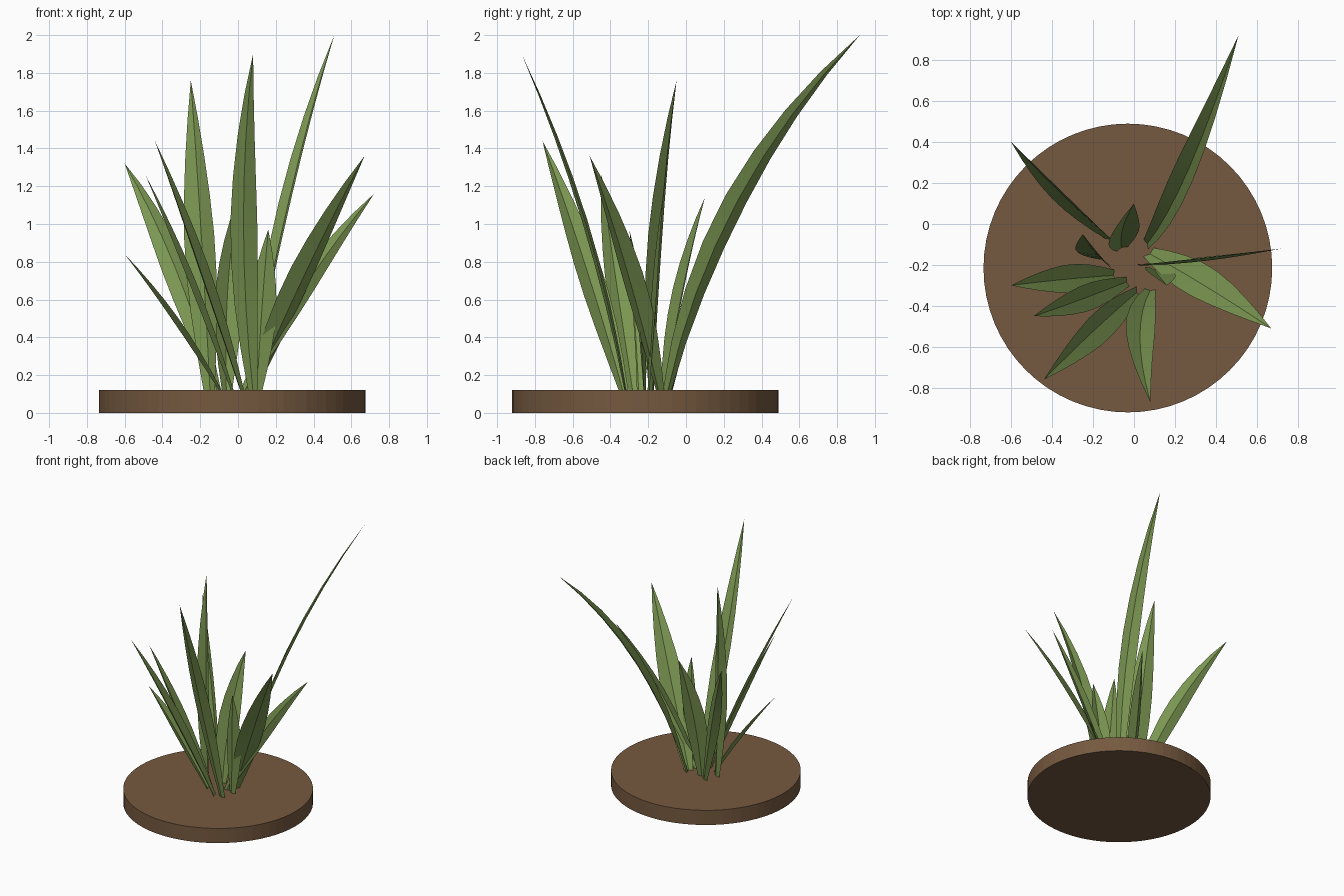
import bpy, bmesh, math
from mathutils import Vector

if "Cube" in bpy.data.objects:
    bpy.data.objects.remove(bpy.data.objects["Cube"])


def material(name, color):
    m = bpy.data.materials.new(name)
    m.diffuse_color = (*color, 1)
    m.use_nodes = True
    m.node_tree.nodes["Principled BSDF"].inputs["Base Color"].default_value = m.diffuse_color
    return m


green = material("leaf green", (0.20, 0.31, 0.085))
brown = material("soil brown", (0.18, 0.10, 0.05))

# Round soil base
bpy.ops.mesh.primitive_cylinder_add(vertices=64, radius=0.705, depth=0.12,
                                    location=(-0.03, -0.215, 0.06))
soil = bpy.context.object
soil.name = "soil_base"
soil.data.materials.append(brown)


def leaf(name, base, mid, tip, width, angle, steps=8):
    """Folded blade along a curve through base, mid and tip.
    angle is the heading of the blade's level cross-section."""
    p0, pm, p2 = Vector((*base, 0.11)), Vector(mid), Vector(tip)
    p1 = 2 * pm - (p0 + p2) / 2
    heading = Vector((math.cos(math.radians(angle)), math.sin(math.radians(angle)), 0))
    lean = Vector((p2.x - p0.x, p2.y - p0.y, 0))
    bm = bmesh.new()
    rows = []
    for i in range(steps):
        t = i / steps
        p = (1 - t) ** 2 * p0 + 2 * t * (1 - t) * p1 + t * t * p2
        tangent = ((1 - t) * (p1 - p0) + t * (p2 - p1)).normalized()
        side = (heading - heading.dot(tangent) * tangent).normalized()
        keel = tangent.cross(side)
        if keel.dot(lean) < 0:
            keel = -keel
        # narrow foot, full middle, pointed end
        if t < 0.45:
            w = width * (0.35 + 0.65 * math.sin(t / 0.45 * math.pi / 2))
        else:
            w = width * (1 - ((t - 0.45) / 0.55) ** 1.6)
        edge = -keel * w * 0.08
        rows.append([bm.verts.new(p - side * w / 2 + edge),
                     bm.verts.new(p + keel * w * 0.08),
                     bm.verts.new(p + side * w / 2 + edge)])
    for a, b in zip(rows, rows[1:]):
        for j in (0, 1):
            bm.faces.new((a[j], a[j + 1], b[j + 1], b[j]))
    end = bm.verts.new(p2)
    for j in (0, 1):
        bm.faces.new((rows[-1][j], rows[-1][j + 1], end))
    # smooth halves with a sharp midrib
    for f in bm.faces:
        f.smooth = True
    ribs = {r[1] for r in rows} | {end}
    for e in bm.edges:
        if e.verts[0] in ribs and e.verts[1] in ribs:
            e.smooth = False
    bmesh.ops.recalc_face_normals(bm, faces=bm.faces)
    me = bpy.data.meshes.new(name)
    bm.to_mesh(me)
    bm.free()
    me.materials.append(green)
    bpy.context.collection.objects.link(bpy.data.objects.new(name, me))


# Leaves: base, middle, tip, width, cross-section heading
leaf("leaf_back_tall", (0.06, -0.10), (0.26, 0.27, 1.13), (0.51, 0.92, 2.0), 0.14, 115)
leaf("leaf_front_tall", (0.08, -0.32), (0.03, -0.54, 1.02), (0.08, -0.87, 1.9), 0.145, -5)
leaf("leaf_front_left", (0.02, -0.33), (-0.20, -0.53, 0.79), (-0.44, -0.76, 1.44), 0.15, 112)
leaf("leaf_front_right", (0.07, -0.14), (0.35, -0.30, 0.75), (0.67, -0.51, 1.36), 0.18, 40)
leaf("leaf_left_front", (-0.03, -0.28), (-0.26, -0.37, 0.72), (-0.49, -0.45, 1.26), 0.13, 105)
leaf("leaf_left_upright", (-0.15, -0.18), (-0.20, -0.15, 0.94), (-0.25, -0.05, 1.76), 0.18, -25)
leaf("leaf_right", (0.03, -0.20), (0.36, -0.17, 0.68), (0.72, -0.12, 1.16), 0.11, 8)
leaf("leaf_left_low", (-0.09, -0.25), (-0.34, -0.27, 0.50), (-0.60, -0.30, 0.84), 0.14, 100)
leaf("leaf_back_left", (-0.11, -0.08), (-0.34, 0.12, 0.78), (-0.60, 0.40, 1.32), 0.14, 158)
leaf("leaf_back_short", (-0.06, -0.12), (-0.05, -0.03, 0.65), (0.0, 0.10, 1.14), 0.16, 22)
leaf("leaf_front_short", (0.10, -0.22), (0.13, -0.25, 0.57), (0.16, -0.30, 0.97), 0.15, -10)
